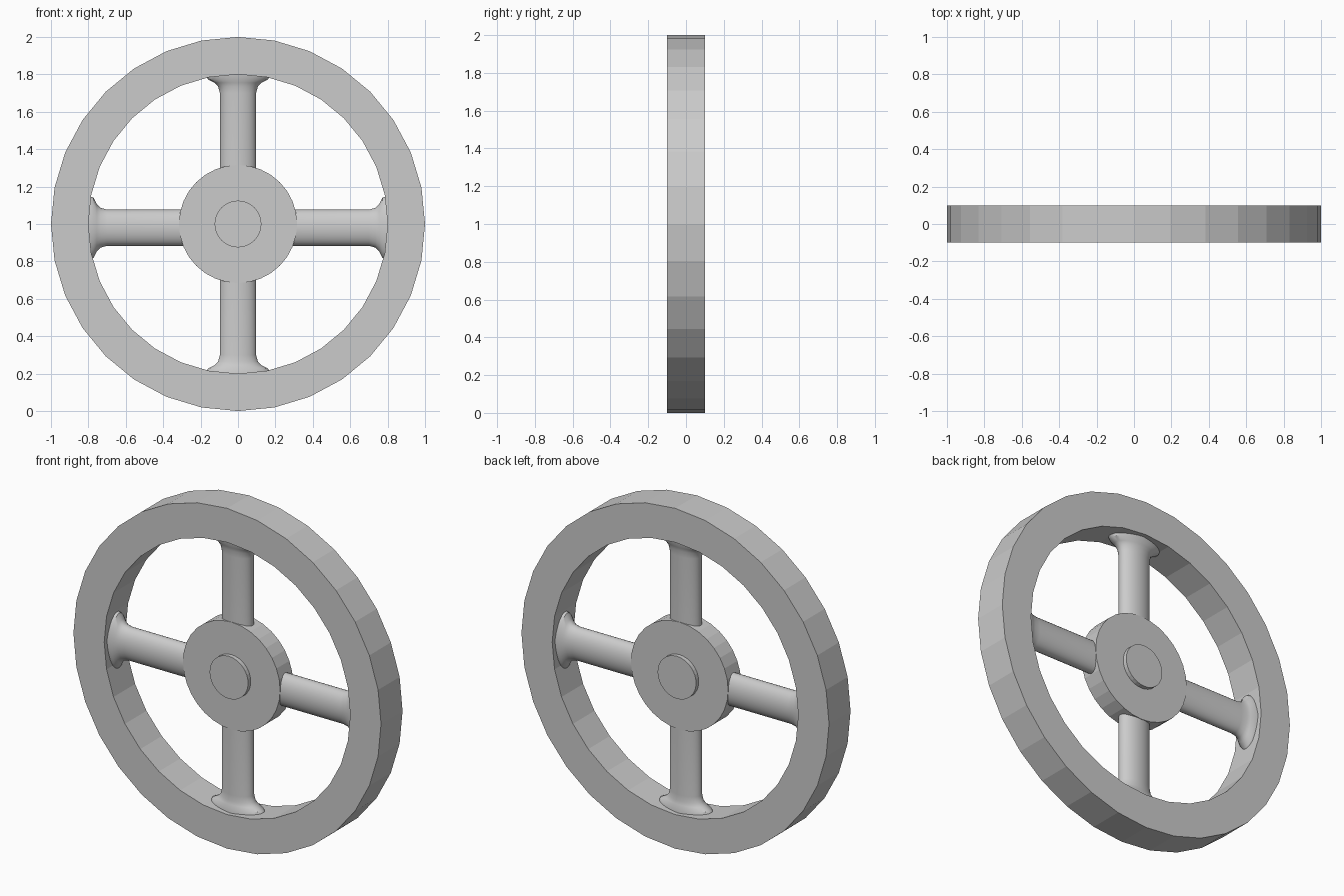
import bpy
from math import sin, cos, pi, sqrt, radians

if "Cube" in bpy.data.objects:
    bpy.data.objects.remove(bpy.data.objects["Cube"])

C = 1.0      # axle height
SIDES = 32


def make_object(name, verts, faces, smooth=None):
    mesh = bpy.data.meshes.new(name)
    mesh.from_pydata(verts, [], faces)
    mesh.update()
    obj = bpy.data.objects.new(name, mesh)
    bpy.context.collection.objects.link(obj)
    bpy.ops.object.select_all(action='DESELECT')
    obj.select_set(True)
    bpy.context.view_layer.objects.active = obj
    bpy.ops.object.mode_set(mode='EDIT')
    bpy.ops.mesh.select_all(action='SELECT')
    bpy.ops.mesh.normals_make_consistent(inside=False)
    bpy.ops.object.mode_set(mode='OBJECT')
    if smooth:
        bpy.ops.object.shade_smooth_by_angle(angle=radians(smooth))
    return obj


def bridge(rings, n, closed=False):
    """Quads between successive rings of n vertices."""
    pairs = [(k, (k + 1) % rings) for k in range(rings if closed else rings - 1)]
    return [(a * n + i, a * n + (i + 1) % n, b * n + (i + 1) % n, b * n + i)
            for a, b in pairs for i in range(n)]


def lathe(name, profile, closed, n=SIDES):
    """Spin (radius, y) points around the axle."""
    verts = [(r * sin(2 * pi * i / n), y, C + r * cos(2 * pi * i / n))
             for r, y in profile for i in range(n)]
    faces = bridge(len(profile), n, closed)
    if not closed:
        last = (len(profile) - 1) * n
        faces += [tuple(range(n)), tuple(range(last, last + n))]
    return make_object(name, verts, faces)


# Spoke: (distance from axle, half width, half depth), flared where it meets the rim
SECTIONS = [(0.25, 0.097, 0.058), (0.70, 0.097, 0.058), (0.735, 0.106, 0.060),
            (0.755, 0.126, 0.065), (0.772, 0.160, 0.072)]


def spoke(name, angle, shift, n=32):
    verts = []
    rings = SECTIONS + [(None, 0.167, 0.075)]
    for d, w, h in rings:
        for i in range(n):
            t = 2 * pi * i / n
            across = w * cos(t) + shift
            # the foot follows the curve of the rim
            along = sqrt(0.802 ** 2 - across ** 2)
            if d is not None:
                along = min(d, along - 0.008)
            verts.append((along * sin(angle) + across * cos(angle), h * sin(t),
                          C + along * cos(angle) - across * sin(angle)))
    last = (len(rings) - 1) * n
    faces = bridge(len(rings), n) + [tuple(range(n)), tuple(range(last, last + n))]
    return make_object(name, verts, faces, smooth=35)


# Rim, hub and axle cap
lathe("rim", [(0.8, -0.1), (1.0, -0.1), (1.0, 0.1), (0.8, 0.1)], True)
lathe("hub", [(0.316, -0.06), (0.316, 0.06)], False)
lathe("axle_cap", [(0.125, -0.085), (0.125, 0.085)], False)

# Four spokes; the horizontal pair sits slightly below the axle
for name, angle, shift in (("spoke_top", 0, 0), ("spoke_right", pi / 2, 0.02),
                           ("spoke_bottom", pi, 0), ("spoke_left", -pi / 2, -0.02)):
    spoke(name, angle, shift)
